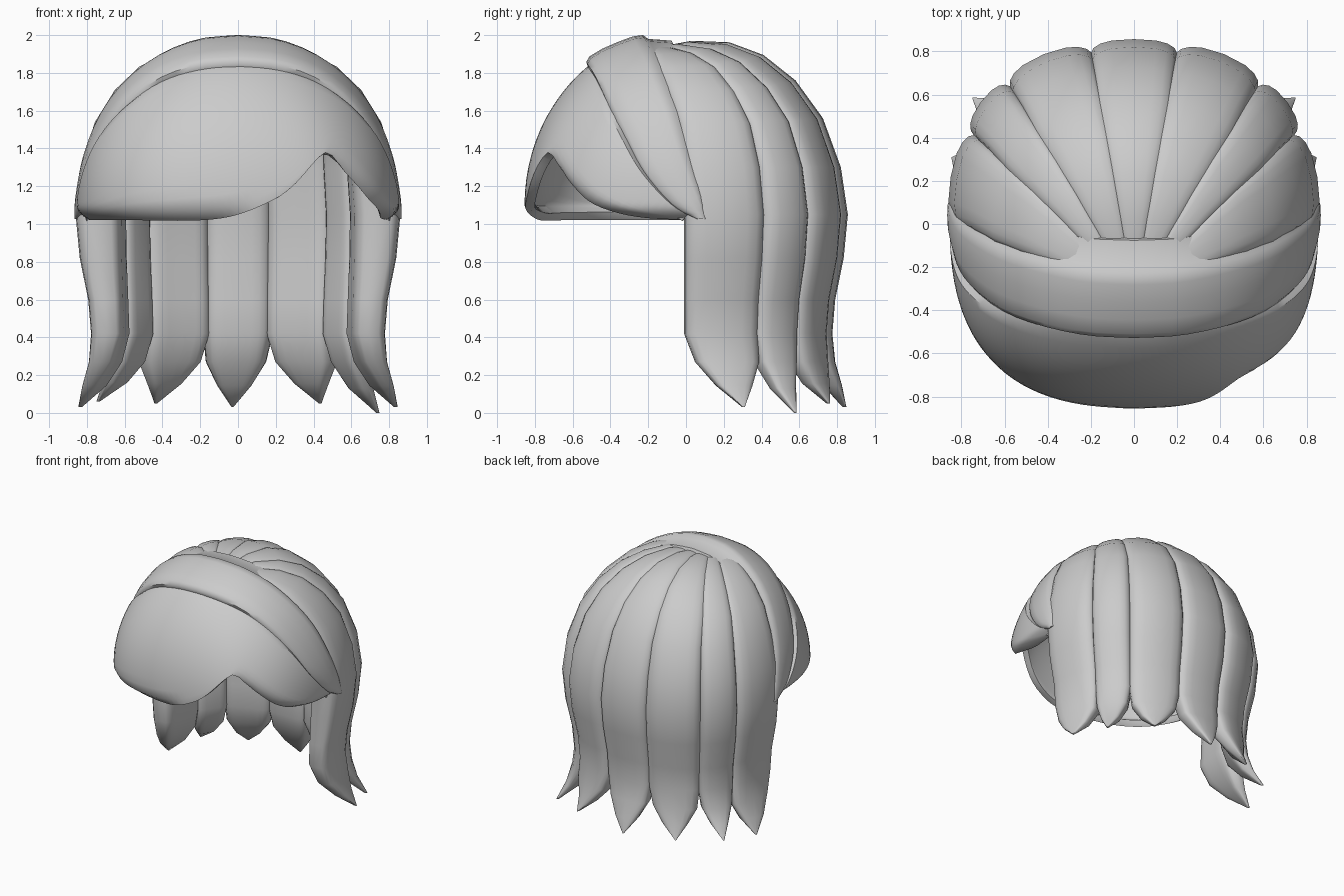
import bpy, bmesh, math
from mathutils import Vector

if "Cube" in bpy.data.objects:
    bpy.data.objects.remove(bpy.data.objects["Cube"])

CENTRE = Vector((0, 0, 1.1))


def interp(keys, t):
    """Smooth (Hermite) lookup; keys are (t, value, value, ...)."""
    t = min(max(t, keys[0][0]), keys[-1][0])
    i = next(k for k in range(len(keys) - 1) if t <= keys[k + 1][0])
    a, b = keys[i], keys[i + 1]
    before, after = keys[max(i - 1, 0)], keys[min(i + 2, len(keys) - 1)]
    w = b[0] - a[0]
    f = (t - a[0]) / w
    out = []
    for k in range(1, len(a)):
        m0 = (b[k] - before[k]) / (b[0] - before[0]) * w
        m1 = (after[k] - a[k]) / (after[0] - a[0]) * w
        out.append((2 * f**3 - 3 * f**2 + 1) * a[k] + (f**3 - 2 * f**2 + f) * m0
                   + (3 * f**2 - 2 * f**3) * b[k] + (f**3 - f**2) * m1)
    return out


def loft(name, rings, closed=True, angle=50):
    """Skin a list of equal-length point rings."""
    bm = bmesh.new()
    rows = [[bm.verts.new(p) for p in ring] for ring in rings]
    n = len(rows[0])
    for a, b in zip(rows, rows[1:]):
        for i in range(n if closed else n - 1):
            j = (i + 1) % n
            bm.faces.new((a[i], a[j], b[j], b[i]))
    if closed:
        bm.faces.new(rows[0])
        bm.faces.new(rows[-1])
    bmesh.ops.recalc_face_normals(bm, faces=bm.faces)
    mesh = bpy.data.meshes.new(name)
    bm.to_mesh(mesh)
    bm.free()
    ob = bpy.data.objects.new(name, mesh)
    bpy.context.collection.objects.link(ob)
    bpy.ops.object.select_all(action='DESELECT')
    ob.select_set(True)
    bpy.context.view_layer.objects.active = ob
    bpy.ops.object.shade_smooth_by_angle(angle=math.radians(angle))
    return ob


# Edge curves of the headband, keyed by |t| from crown (0) to ear (1)
FRONT_EDGE = [(0, 0, -.52, 1.84), (.12, .2, -.51, 1.825), (.25, .4, -.47, 1.76),
              (.38, .57, -.41, 1.63), (.5, .69, -.33, 1.46), (.65, .77, -.23, 1.27),
              (.85, .81, -.08, 1.1), (1, .815, .05, 1.03)]
BACK_EDGE = [(0, 0, -.2, 1.98), (.12, .2, -.19, 1.96), (.25, .4, -.15, 1.88),
             (.38, .57, -.10, 1.75), (.5, .69, -.04, 1.59), (.65, .775, .02, 1.38),
             (.85, .815, .09, 1.15), (1, .815, .11, 1.03)]


def edge(keys, t):
    x, y, z = interp(keys, abs(t))
    return Vector((math.copysign(x, t), y, z))


# Headband: padded strip over the head from ear to ear, with a low lip behind it
rings = []
for i in range(41):
    t = -1 + i / 20
    a, b = edge(FRONT_EDGE, t), edge(BACK_EDGE, t)
    out = ((a + b) / 2 - CENTRE).normalized()
    ring = [a.lerp(b, f) + out * h for f, h in
            ((.06, -.07), (-.01, -.02), (0, .02), (.08, .04), (.3, .05), (.55, .05),
             (.8, .045), (.95, .03), (1, 0))]
    lip = Vector((0, .12 * (1 - t * t), 0))
    rings.append(ring + [b + lip - out * .01, b + lip - out * .07, b - out * .09])
loft("headband", rings)


# Fringe: thin rounded shell, swept to one side with a notch
def head_scale(x, y, dz):
    phi = math.atan2(x, -y)
    boost = 1 + .07 * math.sin(2 * phi) ** 2 * max(0, 1 - (dz / .9) ** 2)
    return boost + .018 * math.exp(-((math.degrees(phi) - 32) / 12) ** 2) * max(0, 1 - dz / .7)


def on_head(p):
    d = p - CENTRE
    k = 1 / math.sqrt((math.hypot(d.x, d.y) / .855) ** 2 + (d.z / (.926 if d.z > 0 else .2)) ** 2)
    d *= k
    b = head_scale(d.x, d.y, d.z)
    return CENTRE + Vector((d.x * b, d.y * b, d.z))


HEM = [(-94, 1.02), (-40, 1.02), (-14, 1.02), (0, 1.05), (14, 1.14), (20, 1.21), (27, 1.32),
       (31, 1.37), (33, 1.38), (35, 1.365), (40, 1.29), (46, 1.21), (55, 1.11), (70, 1.04),
       (94, 1.02)]
rings = []
for i in range(65):
    t = -1 + i / 32
    phi = 94 * min(t, 1)
    r = math.radians(phi)
    hem_z = interp(HEM, phi)[0]
    d = hem_z - CENTRE.z
    f = .855 * math.sqrt(1 - (d / (.926 if d > 0 else .2)) ** 2)
    f *= head_scale(math.sin(r), -math.cos(r), d)
    low = Vector((f * math.sin(r), -f * math.cos(r), hem_z))
    top = edge(FRONT_EDGE, min(t, 1)).lerp(edge(BACK_EDGE, min(t, 1)), .1)
    curl = (.045 if phi > 33 else 0) * min(1, abs(phi - 33) / 8) * min(1, (94 - abs(phi)) / 20)
    row = []
    for j in range(15):
        s = j / 14
        p = top.lerp(low, s)
        if 0 < j < 14:
            p = on_head(p)
        c = 1 - curl * max(0, (s - .75) / .25) ** 2
        row.append((p.x * c, p.y * c, p.z))
    rings.append(row)
fringe = loft("fringe", rings, closed=False)
solid = fringe.modifiers.new("thickness", 'SOLIDIFY')
solid.thickness = .05
solid.offset = -1
bev = fringe.modifiers.new("soft_edge", 'BEVEL')
bev.width = .016
bev.segments = 3
bev.limit_method = 'ANGLE'
bev.angle_limit = math.radians(50)

# Back locks: puffy strands from under the headband, hanging to pointed tips
# keys: z, radius, y shift, thickness, width, extra drop towards the sides
PROFILE = [(1.89, .05, -.33, .06, 1.2, .02), (1.935, .12, -.28, .09, 1.2, .02),
           (1.97, .25, -.22, .12, 1.2, .03), (1.962, .39, -.16, .14, 1.15, .06),
           (1.895, .52, -.11, .17, 1.12, .06), (1.76, .65, -.07, .2, 1.05, .05),
           (1.56, .755, -.03, .22, 1, .02), (1.3, .83, -.01, .24, 1, 0), (1.05, .857, 0, .25, 1, 0),
           (.82, .835, 0, .23, 1, 0), (.6, .79, 0, .19, 1, 0), (.42, .775, 0, .18, 1, 0),
           (.27, .79, 0, .15, .84, 0), (.15, 0, 0, .1, .45, 0), (.04, 0, 0, .02, .02, 0)]


def power(v, e):
    return math.copysign(abs(v) ** e, v)


def lock(name, a0, a1, tip, tip_r, tip_z, side=1):
    mid, half = (a0 + a1) / 2, (a1 - a0) / 2 * 1.06
    rings = []
    for z, r, yc, thick, width, side_drop in PROFILE:
        fall = max(0, (.42 - z) / .38)
        ang = mid + (tip - mid) * fall
        if z < .27:
            f = (.27 - z) / .23
            r = .8 + (tip_r - .8) * f
            z = .27 + (tip_z - .27) * f
        lift = min(1, max(0, (z - 1.4) / .5))
        ring = []
        for k in range(20):
            c = 2 * math.pi * k / 20
            a = math.radians(ang + half * width * power(math.cos(c), .65))
            bulge = 1 + (.055 * math.sin(2 * a) ** 2 + .012 * math.cos(a) ** 2) * min(1, r / .8)
            if fall > .5:
                bulge = 1
            inset = min(r * bulge - .005, thick / 2 * (1 - power(math.sin(c), .5)))
            # on the dome the thickness runs downwards, lower down it runs inwards
            rad = r * bulge - inset * (1 - lift)
            ring.append((side * rad * math.cos(a), yc + rad * math.sin(a),
                         z - inset * lift - side_drop * math.cos(a) ** 2))
        rings.append(ring)
    loft(name, rings)


lock("back_lock_centre", 76, 104, 92, .85, .03)
for side, word in ((1, "right"), (-1, "left")):
    lock("back_lock_" + word, 48, 76, 60, .88, .05, side)
    lock("rear_side_lock_" + word, 29, 48, 38, .95, .0 if side > 0 else .06, side)
    lock("side_lock_" + word, 0, 29, 20, .9, .03, side)
